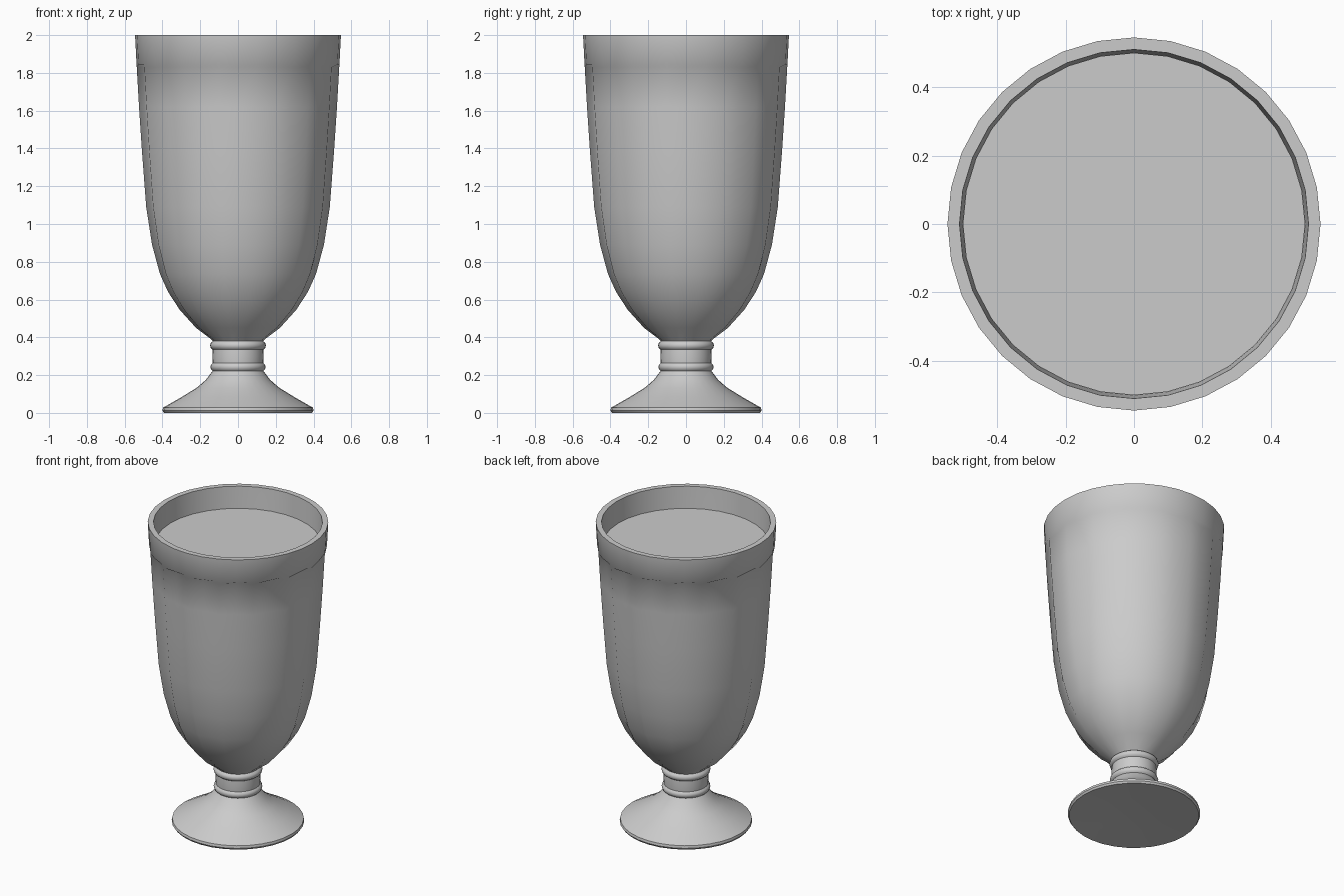
import bpy, bmesh, math

if "Cube" in bpy.data.objects:
    bpy.data.objects.remove(bpy.data.objects["Cube"])

SEGMENTS = 32


def lathe(name, profile, angle=40):
    """Spin (radius, z, flute_depth) points; every second column sinks by flute_depth."""
    bm = bmesh.new()
    rings = []
    for r, z, depth in profile:
        if r == 0:
            rings.append([bm.verts.new((0, 0, z))] * SEGMENTS)
            continue
        ring = []
        for i in range(SEGMENTS):
            a = 2 * math.pi * i / SEGMENTS
            rr = r - depth * (i % 2)
            ring.append(bm.verts.new((rr * math.cos(a), rr * math.sin(a), z)))
        rings.append(ring)
    for lo, hi in zip(rings, rings[1:]):
        for i in range(SEGMENTS):
            j = (i + 1) % SEGMENTS
            corners = list(dict.fromkeys((lo[i], lo[j], hi[j], hi[i])))
            bm.faces.new(corners)
    bmesh.ops.recalc_face_normals(bm, faces=bm.faces)
    mesh = bpy.data.meshes.new(name)
    bm.to_mesh(mesh)
    bm.free()
    obj = bpy.data.objects.new(name, mesh)
    bpy.context.collection.objects.link(obj)
    bpy.ops.object.select_all(action='DESELECT')
    obj.select_set(True)
    bpy.context.view_layer.objects.active = obj
    bpy.ops.object.shade_smooth_by_angle(angle=math.radians(angle))
    return obj


# Foot, ringed stem, fluted bowl, rim and inner wall in one continuous profile
foot = [(0, 0.015), (0.2, 0.008), (0.392, 0), (0.4, 0.012), (0.397, 0.028),
        (0.375, 0.04), (0.3, 0.083), (0.22, 0.132), (0.17, 0.175), (0.135, 0.222)]
stem = [(0.143, 0.23), (0.147, 0.243), (0.143, 0.256), (0.134, 0.264),
        (0.136, 0.298), (0.134, 0.335), (0.144, 0.343), (0.148, 0.357),
        (0.144, 0.371), (0.132, 0.38)]
bowl = [(0.14, 0.388, 0.003), (0.222, 0.45, 0.01), (0.308, 0.545, 0.015),
        (0.37, 0.64, 0.018), (0.413, 0.735, 0.02), (0.455, 0.89, 0.02),
        (0.486, 1.09, 0.02), (0.508, 1.38, 0.02), (0.524, 1.62, 0.02),
        (0.536, 1.83, 0.02), (0.537, 1.845, 0), (0.545, 2.0, 0)]
inside = [(0.51, 2.0), (0.502, 1.86), (0.47, 1.38), (0.445, 1.09), (0.415, 0.89),
          (0.37, 0.735), (0.265, 0.545), (0.17, 0.46), (0, 0.43)]
flat = lambda pts: [(r, z, 0) for r, z in pts]
lathe("goblet_glass", flat(foot) + flat(stem) + bowl + flat(inside))

# Drink filling the bowl to just under the rim
drink = [(0, 1.857)] + [(0.5, 1.857)] + [(r - 0.003, z + 0.003) for r, z in inside[2:-1]]
lathe("drink", flat(drink + [(0, 0.433)]))
